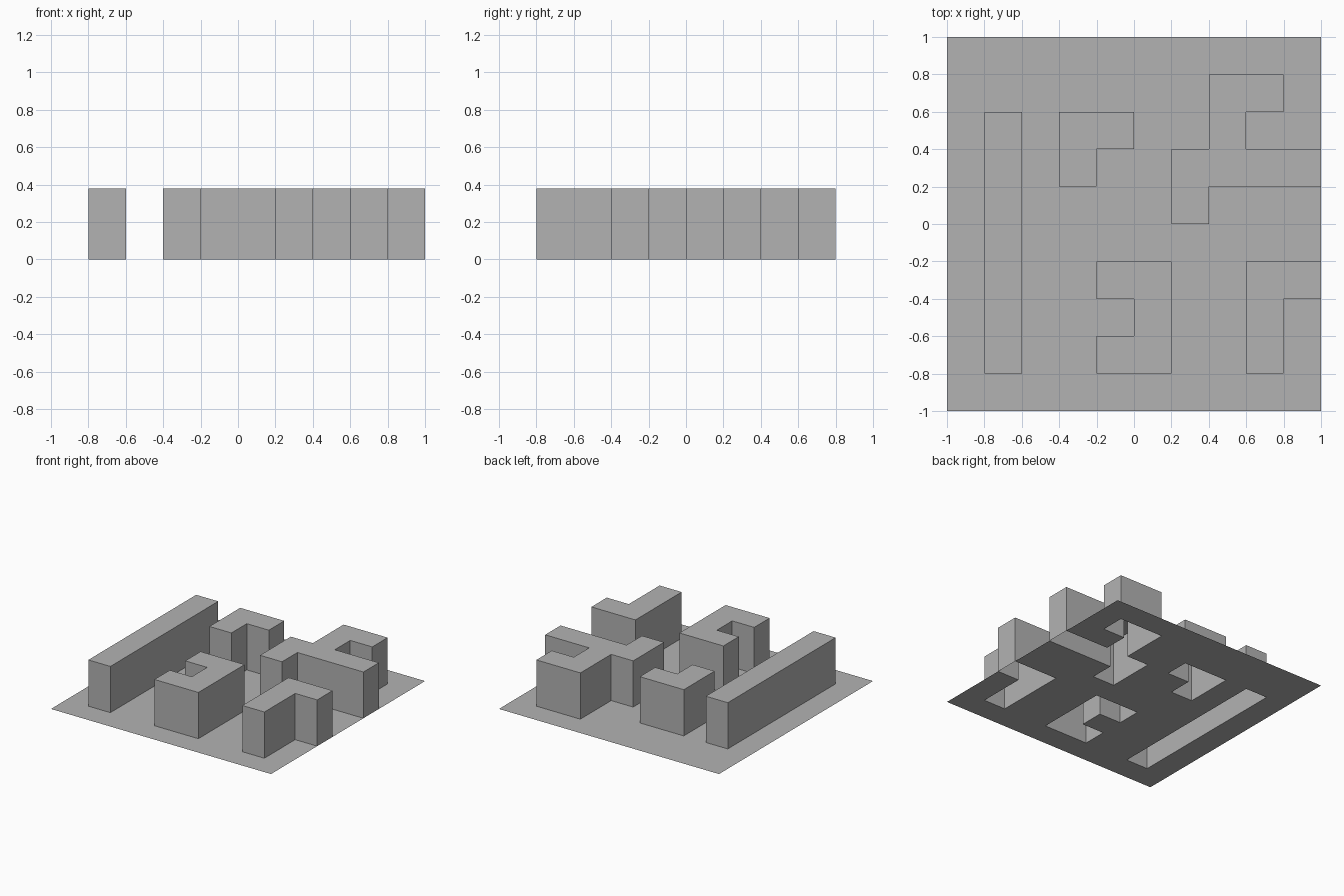
import bpy
import bmesh

CELL = 0.2      # plan unit
HALF = 5        # half the floor, in plan units
HEIGHT = 0.38   # block height

cube = bpy.data.objects.get("Cube")
if cube:
    bpy.data.objects.remove(cube, do_unlink=True)

grey = bpy.data.materials.new("plain_grey")
grey.use_nodes = True
grey.diffuse_color = (0.45, 0.45, 0.45, 1)
grey.node_tree.nodes["Principled BSDF"].inputs["Base Color"].default_value = grey.diffuse_color

# Block outlines in plan units, counter-clockwise seen from above
BLOCKS = {
    "long_bar": [(-4, -4), (-3, -4), (-3, 3), (-4, 3)],
    "corner_block": [(-2, 1), (-1, 1), (-1, 2), (0, 2), (0, 3), (-2, 3)],
    "branched_block": [(1, 0), (2, 0), (2, 1), (5, 1), (5, 2), (3, 2),
                       (3, 3), (4, 3), (4, 4), (2, 4), (2, 2), (1, 2)],
    "notched_block": [(-1, -4), (1, -4), (1, -1), (-1, -1),
                      (-1, -2), (0, -2), (0, -3), (-1, -3)],
    "edge_corner_block": [(3, -4), (4, -4), (4, -2), (5, -2), (5, -1), (3, -1)],
}


def finish(name, bm):
    mesh = bpy.data.meshes.new(name)
    bm.to_mesh(mesh)
    bm.free()
    mesh.materials.append(grey)
    obj = bpy.data.objects.new(name, mesh)
    bpy.context.collection.objects.link(obj)
    return obj


def inside(x, y, outline):
    """Count upright outline edges to the right of the point."""
    hits = 0
    for (ax, ay), (bx, by) in zip(outline, outline[1:] + outline[:1]):
        if ax == bx and ax > x and min(ay, by) < y < max(ay, by):
            hits += 1
    return hits % 2 == 1


# Hollow blocks: walls and roof, open underneath
for name, outline in BLOCKS.items():
    bm = bmesh.new()
    low = [bm.verts.new((x * CELL, y * CELL, 0)) for x, y in outline]
    high = [bm.verts.new((x * CELL, y * CELL, HEIGHT)) for x, y in outline]
    for i in range(len(outline)):
        j = (i + 1) % len(outline)
        bm.faces.new((low[i], low[j], high[j], high[i]))
    bm.faces.new(high)
    finish(name, bm)

# Thin floor with an opening under each block
bm = bmesh.new()
bmesh.ops.create_grid(bm, x_segments=2 * HALF, y_segments=2 * HALF, size=HALF * CELL)
openings = []
for face in bm.faces:
    centre = face.calc_center_median() / CELL
    if any(inside(centre.x, centre.y, outline) for outline in BLOCKS.values()):
        openings.append(face)
bmesh.ops.delete(bm, geom=openings, context="FACES")
finish("floor", bm)
